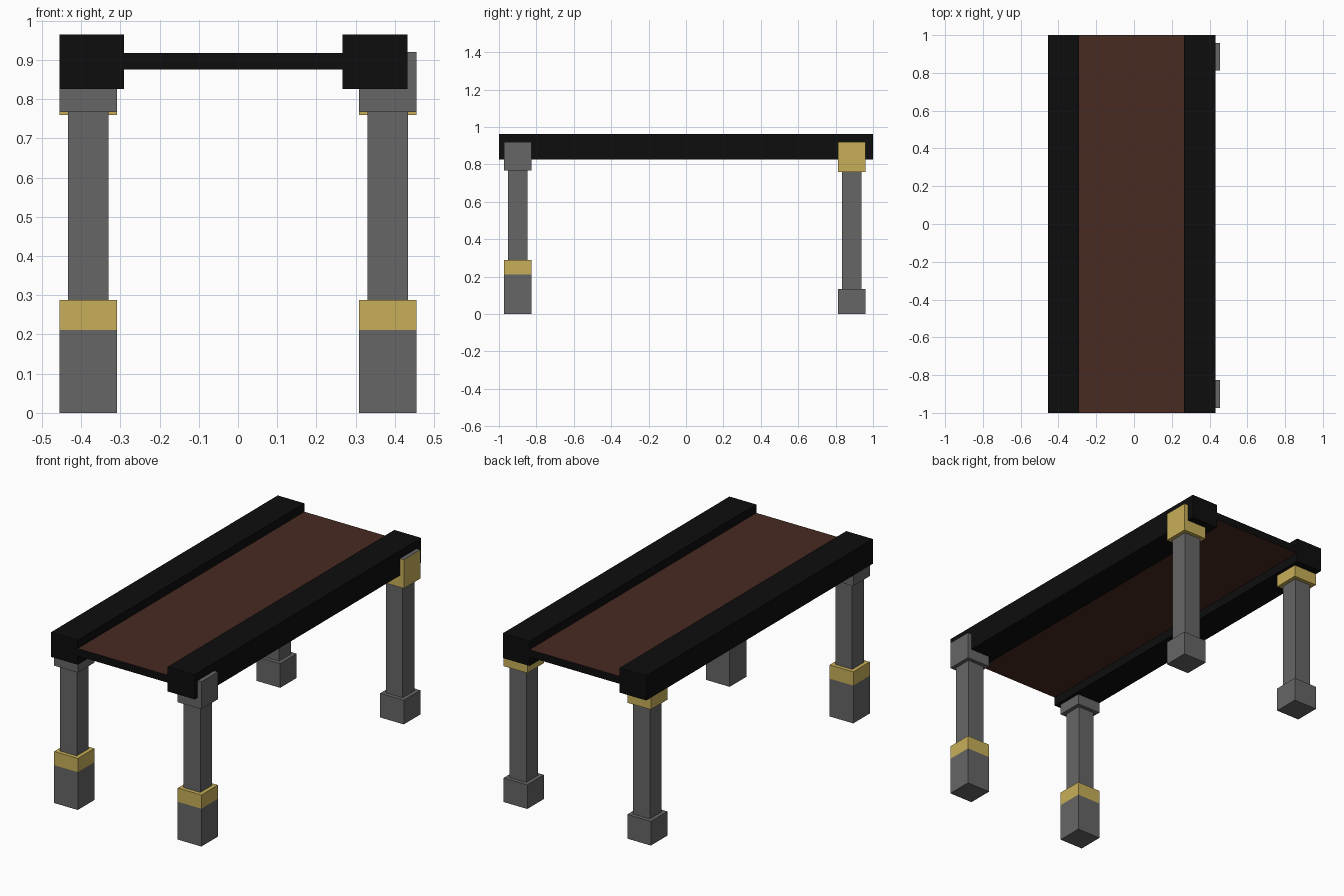
import bpy

if "Cube" in bpy.data.objects:
    bpy.data.objects.remove(bpy.data.objects["Cube"])


def material(name, rgb):
    m = bpy.data.materials.new(name)
    m.diffuse_color = (*rgb, 1)
    m.use_nodes = True
    m.node_tree.nodes["Principled BSDF"].inputs["Base Color"].default_value = m.diffuse_color
    return m


BLACK = material("black", (0.004, 0.004, 0.004))
BROWN = material("brown", (0.065, 0.023, 0.015))
GOLD = material("gold", (0.58, 0.43, 0.10))
GREY = material("dark_grey", (0.133, 0.133, 0.133))


def box(name, x, y, z, mat):
    """Box from (min, max) ranges on each axis."""
    bpy.ops.mesh.primitive_cube_add(size=1)
    ob = bpy.context.object
    ob.name = ob.data.name = name
    for v in ob.data.vertices:
        v.co = [r[0] + (c + 0.5) * (r[1] - r[0]) for c, r in zip(v.co, (x, y, z))]
    ob.data.materials.append(mat)
    return ob


def paint(ob, mat, axis, sign=0):
    """Recolour the faces that point along one axis (sign 0 = both ways)."""
    ob.data.materials.append(mat)
    for f in ob.data.polygons:
        n = f.normal[axis]
        if abs(n) > 0.9 and n * sign >= 0:
            f.material_index = len(ob.data.materials) - 1


# Table top: two raised rails and a thin panel with black ends
box("left_rail", (-0.455, -0.29), (-1, 1), (0.826, 0.964), BLACK)
box("right_rail", (0.266, 0.432), (-1, 1), (0.826, 0.964), BLACK)
panel = box("top_panel", (-0.29, 0.266), (-1, 1), (0.875, 0.917), BROWN)
paint(panel, BLACK, 1)

# Legs: square shaft between a foot block and a head block
BLOCK, SHAFT = 0.073, 0.0515


def leg(name, cx, cy, foot_top, head_bottom, front):
    def part(label, half, z, mat):
        return box(f"{name}_{label}", (cx - half, cx + half),
                   (cy - half, cy + half), z, mat)

    shaft_bottom = 0.288 if front else foot_top
    part("foot", BLOCK, (0, foot_top), GREY)
    part("shaft", SHAFT, (shaft_bottom, head_bottom), GREY)
    head = part("head", BLOCK, (head_bottom, 0.92), GREY if front else GOLD)
    if front:
        part("gold_band", BLOCK, (foot_top, shaft_bottom), GOLD)
    else:
        paint(head, GREY, 2, 1)


for side, cx in (("left", -0.3815), ("right", 0.382)):
    leg(f"front_{side}_leg", cx, -0.90, 0.211, 0.767, True)
    leg(f"back_{side}_leg", cx, 0.886, 0.135, 0.759, False)
